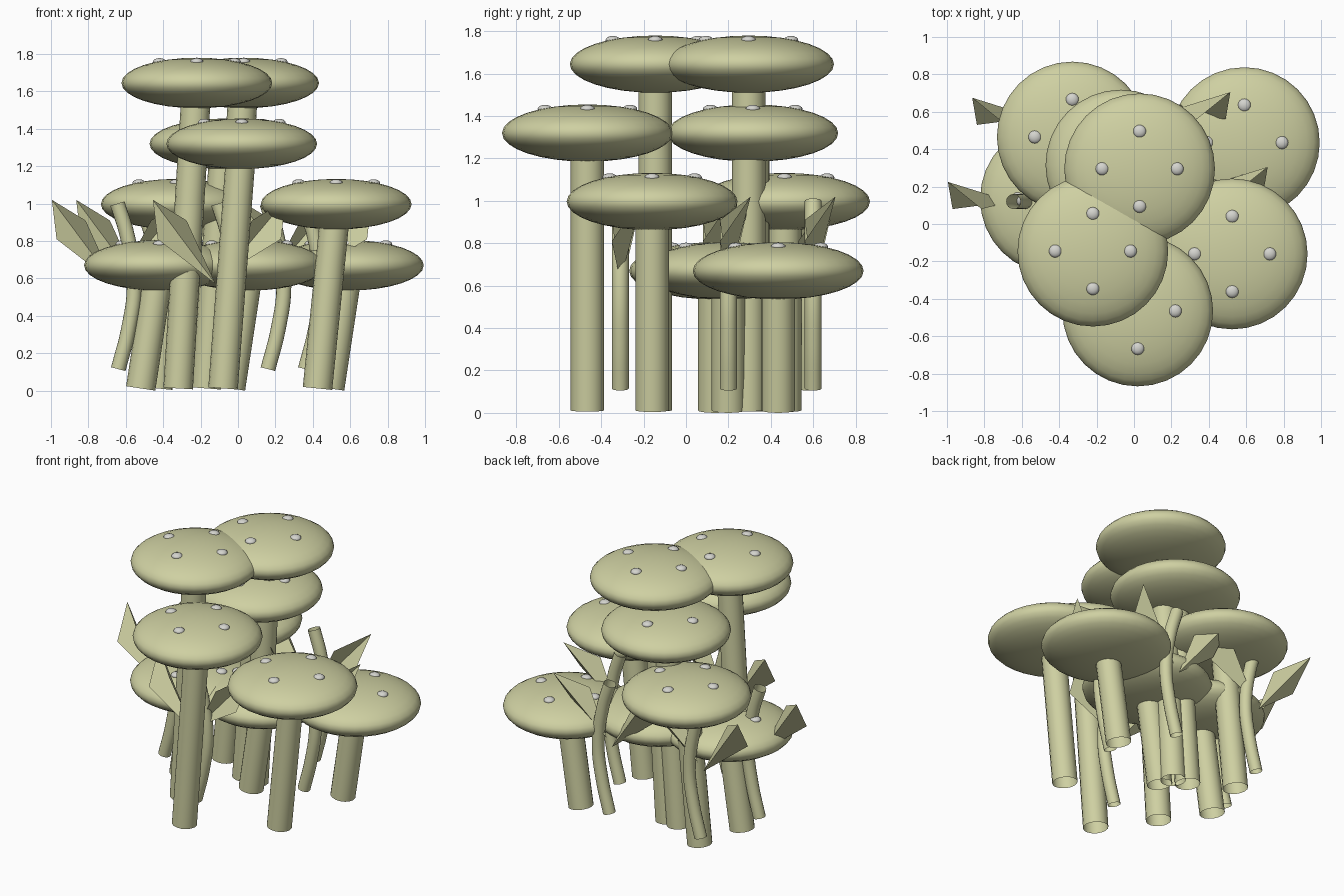
import bpy, bmesh
from mathutils import Matrix

if "Cube" in bpy.data.objects:
    bpy.data.objects.remove(bpy.data.objects["Cube"])


def material(name, rgb):
    m = bpy.data.materials.new(name)
    m.diffuse_color = (*rgb, 1)
    m.use_nodes = True
    m.node_tree.nodes["Principled BSDF"].inputs["Base Color"].default_value = m.diffuse_color
    return m


OLIVE = material("pale_olive", (0.62, 0.63, 0.36))
GREY = material("light_grey", (0.66, 0.66, 0.62))


def add_mesh(name, mesh, mat, smooth=True):
    mesh.materials.clear()
    mesh.materials.append(mat)
    for p in mesh.polygons:
        p.use_smooth = smooth
    ob = bpy.data.objects.new(name, mesh)
    bpy.context.collection.objects.link(ob)
    return ob


def ellipsoids(name, centres, radii, mat, seg, rings):
    bm = bmesh.new()
    for c in centres:
        mtx = Matrix.Translation(c) @ Matrix.Diagonal((*radii, 1))
        bmesh.ops.create_uvsphere(bm, u_segments=seg, v_segments=rings, radius=1, matrix=mtx)
    me = bpy.data.meshes.new(name)
    bm.to_mesh(me)
    bm.free()
    return add_mesh(name, me, mat)


def tube(name, pts, radius, kind="POLY"):
    # open-ended pipe swept along the points
    cu = bpy.data.curves.new(name + "_path", "CURVE")
    cu.dimensions = "3D"
    cu.bevel_depth = radius
    cu.bevel_resolution = 6
    cu.use_fill_caps = False
    cu.resolution_u = 5
    if kind == "POLY":
        sp = cu.splines.new("POLY")
        sp.points.add(len(pts) - 1)
        for p, co in zip(sp.points, pts):
            p.co = (*co, 1)
    else:
        sp = cu.splines.new("BEZIER")
        sp.bezier_points.add(len(pts) - 1)
        for p, co in zip(sp.bezier_points, pts):
            p.co = co
            p.handle_left_type = p.handle_right_type = "AUTO"
    tmp = bpy.data.objects.new(name + "_path", cu)
    bpy.context.collection.objects.link(tmp)
    bpy.context.view_layer.update()
    dg = bpy.context.evaluated_depsgraph_get()
    me = bpy.data.meshes.new_from_object(tmp.evaluated_get(dg))
    bpy.data.objects.remove(tmp)
    me.name = name
    return add_mesh(name, me, OLIVE)


# Mushrooms: cap centre
CAPS = [(-0.22, -0.145, 1.645), (0.03, 0.295, 1.645),
        (0.02, -0.465, 1.32), (-0.07, 0.315, 1.32),
        (0.525, -0.16, 0.997), (-0.33, 0.465, 0.997),
        (0.59, 0.435, 0.67), (-0.42, 0.135, 0.67), (0.06, 0.2, 0.67)]
R, H, D = 0.403, 0.135, 0.2
for i, (x, y, z) in enumerate(CAPS, 1):
    ellipsoids(f"mushroom_cap_{i}", [(x, y, z)], (R, R, H), OLIVE, 32, 16)
    # four spots around the crown
    zs = z + H * (1 - (D / R) ** 2) ** 0.5 - 0.004
    spots = [(x + dx * D, y + dy * D, zs) for dx, dy in ((1, 0), (-1, 0), (0, 1), (0, -1))]
    ellipsoids(f"cap_spots_{i}", spots, (0.035, 0.035, 0.02), GREY, 16, 8)
    # leaning stem
    tube(f"mushroom_stem_{i}", [(x - 0.1, y, 0.012), (x, y, z)], 0.079)

# Sprouts: curved stalk with a folded leaf on each side
SPROUTS = [(-0.64, 0.12), (-0.1, -0.31), (0.16, 0.6), (0.36, 0.2), (-0.51, 0.57)]
STALK = [(0, 0.115), (0.055, 0.33), (0.085, 0.56), (0.05, 0.82), (-0.005, 1.0)]
LEAF = [(0.02, 0.0, 0.57), (0.33, -0.04, 0.81), (0.355, 0.105, 1.02), (0.175, -0.04, 0.91)]
for i, (x, y) in enumerate(SPROUTS, 1):
    tube(f"sprout_stalk_{i}", [(x + dx, y, z) for dx, z in STALK], 0.04, "BEZIER")
    for side, s, lift in (("left", -1, 0), ("right", 1, 0.05)):
        verts = [(x + s * a, y + b, c) for a, b, c in LEAF]
        vx, vy, vz = verts[0]
        verts[0] = (vx, vy, vz + lift)
        faces = [(0, 1, 2), (0, 2, 3)]
        if s < 0:
            faces = [f[::-1] for f in faces]
        me = bpy.data.meshes.new(f"sprout_leaf_{side}_{i}")
        me.from_pydata(verts, [], faces)
        add_mesh(me.name, me, OLIVE, smooth=False)
